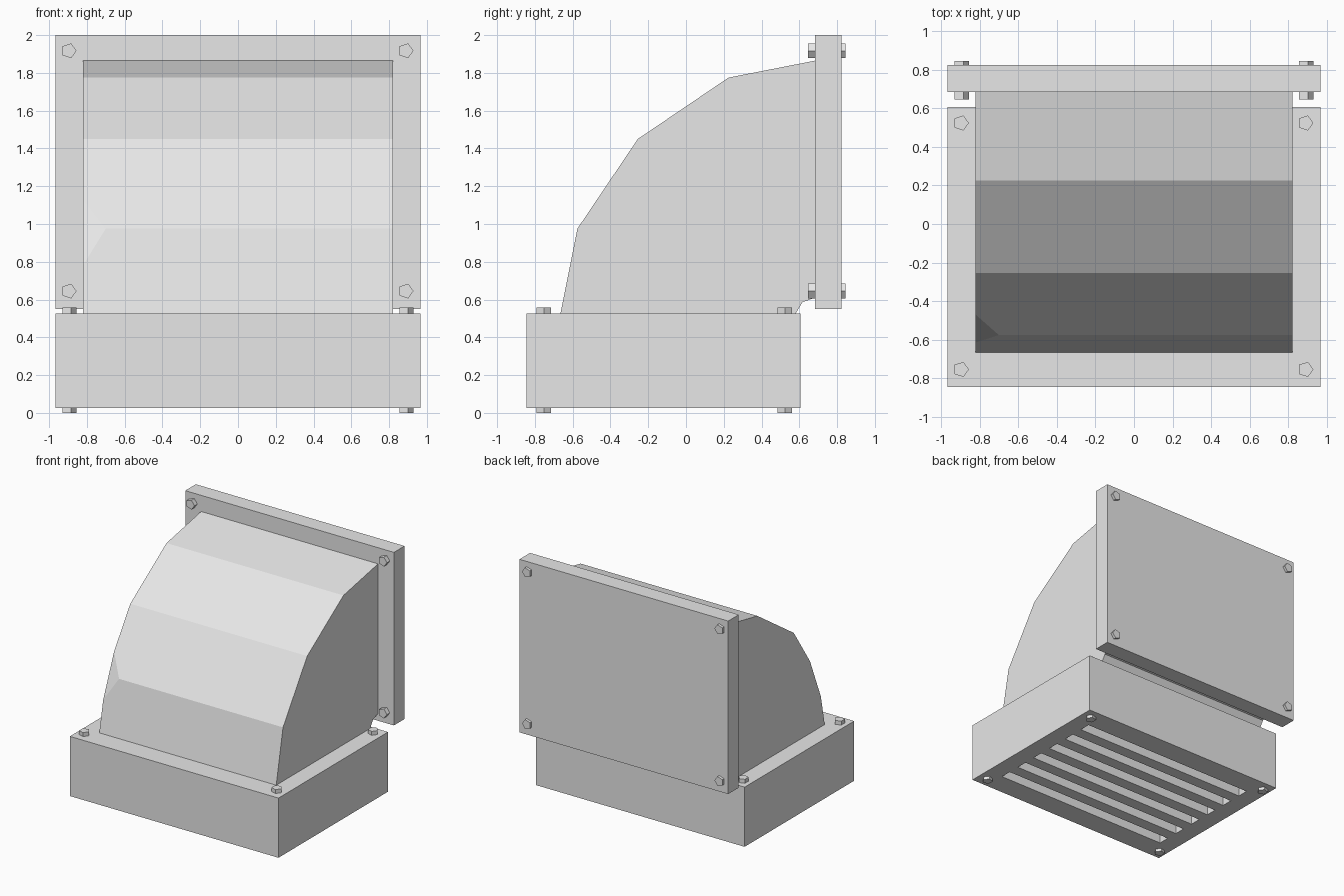
import bpy, bmesh
from mathutils import Matrix, Vector

cube = bpy.data.objects.get("Cube")
if cube:
    bpy.data.objects.remove(cube, do_unlink=True)

GREY = (0.8, 0.8, 0.8, 1.0)
metal = bpy.data.materials.new("light_grey_metal")
metal.use_nodes = True
metal.diffuse_color = GREY
metal.node_tree.nodes["Principled BSDF"].inputs["Base Color"].default_value = GREY


def finish(name, bm):
    """Turn a bmesh into a flat shaded grey object."""
    bmesh.ops.recalc_face_normals(bm, faces=bm.faces)
    mesh = bpy.data.meshes.new(name)
    bm.to_mesh(mesh)
    bm.free()
    mesh.materials.append(metal)
    obj = bpy.data.objects.new(name, mesh)
    bpy.context.collection.objects.link(obj)
    return obj


def add_box(bm, low, high):
    low, high = Vector(low), Vector(high)
    size = Matrix.Diagonal((*(high - low), 1))
    bmesh.ops.create_cube(bm, size=1, matrix=Matrix.Translation((low + high) / 2) @ size)


def box(name, low, high):
    bm = bmesh.new()
    add_box(bm, low, high)
    return finish(name, bm)


def bolt(name, centre, length, turn=Matrix()):
    """Five sided bolt running through a flange."""
    bm = bmesh.new()
    bmesh.ops.create_cone(bm, cap_ends=True, segments=5, radius1=0.041, radius2=0.041,
                          depth=length, matrix=Matrix.Translation(centre) @ turn)
    # Point one corner towards +x
    corner = max(bm.verts, key=lambda v: v.co.x)
    offset = corner.co - Vector(centre)
    across = offset.y if turn == Matrix() else offset.z
    axis = "Z" if turn == Matrix() else "Y"
    angle = Vector((1, 0)).angle_signed(Vector((offset.x, across)))
    if axis == "Y":
        angle = -angle
    bmesh.ops.rotate(bm, verts=bm.verts, cent=centre, matrix=Matrix.Rotation(angle, 3, axis))
    return finish(name, bm)


# Base block with a slotted underside
HALF = 0.967
base = box("base_block", (-HALF, -0.845, 0.025), (HALF, 0.605, 0.525))
bm = bmesh.new()
for i in range(6):
    y = -0.655 + 0.195 * i
    add_box(bm, (-0.82, y, -0.1), (0.82, y + 0.095, 0.3))
cutter = finish("slot_cutter", bm)
cutter.hide_render = True
cut = base.modifiers.new("slots", "BOOLEAN")
cut.operation = "DIFFERENCE"
cut.solver = "EXACT"
cut.object = cutter
bpy.context.view_layer.objects.active = base
bpy.ops.object.modifier_apply(modifier=cut.name)
bpy.data.objects.remove(cutter, do_unlink=True)

# Rear mounting plate
box("rear_plate", (-HALF, 0.683, 0.55), (HALF, 0.823, 2.0))

# Curved elbow duct, swept across x from a side profile
W = 0.82
profile = [(-0.665, 0.525), (-0.575, 0.975), (-0.255, 1.45), (0.225, 1.775),
           (0.685, 1.865), (0.685, 0.61), (0.617, 0.587), (0.58, 0.525)]
bm = bmesh.new()
right = [bm.verts.new((-W, y, z)) for y, z in profile]
left = [bm.verts.new((W, y, z)) for y, z in profile]

# Clipped corner on the right front edge
low, high, inner = (bm.verts.new(p) for p in
                    ((-W, -0.626, 0.72 + 0.0), (-W, -0.47, 1.13), (-0.70, -0.575, 0.975)))
low.co = right[0].co.lerp(right[1].co, 0.57)
high.co = right[1].co.lerp(right[2].co, 0.33)
bm.faces.new((low, inner, high))
bm.faces.new((right[0], left[0], left[1], inner, low))
bm.faces.new((high, inner, left[1], left[2], right[2]))
count = len(profile)
for i in range(2, count):
    j = (i + 1) % count
    bm.faces.new((right[i], left[i], left[j], right[j]))
bm.faces.new(left)
bm.faces.new([right[0], low, high] + right[2:])
bm.verts.remove(right[1])
finish("elbow_duct", bm)

# Bolts through the corners of both flanges
upright = Matrix()
lying = Matrix.Rotation(1.5707963, 4, "X")
for side, x in (("right", -0.896), ("left", 0.888)):
    for place, y in (("front", -0.753), ("back", 0.523)):
        bolt(f"base_bolt_{place}_{side}", (x, y, 0.279), 0.558, upright)
    for place, z in (("lower", 0.645), ("upper", 1.917)):
        bolt(f"plate_bolt_{place}_{side}", (x, 0.745, z), 0.2, lying)
